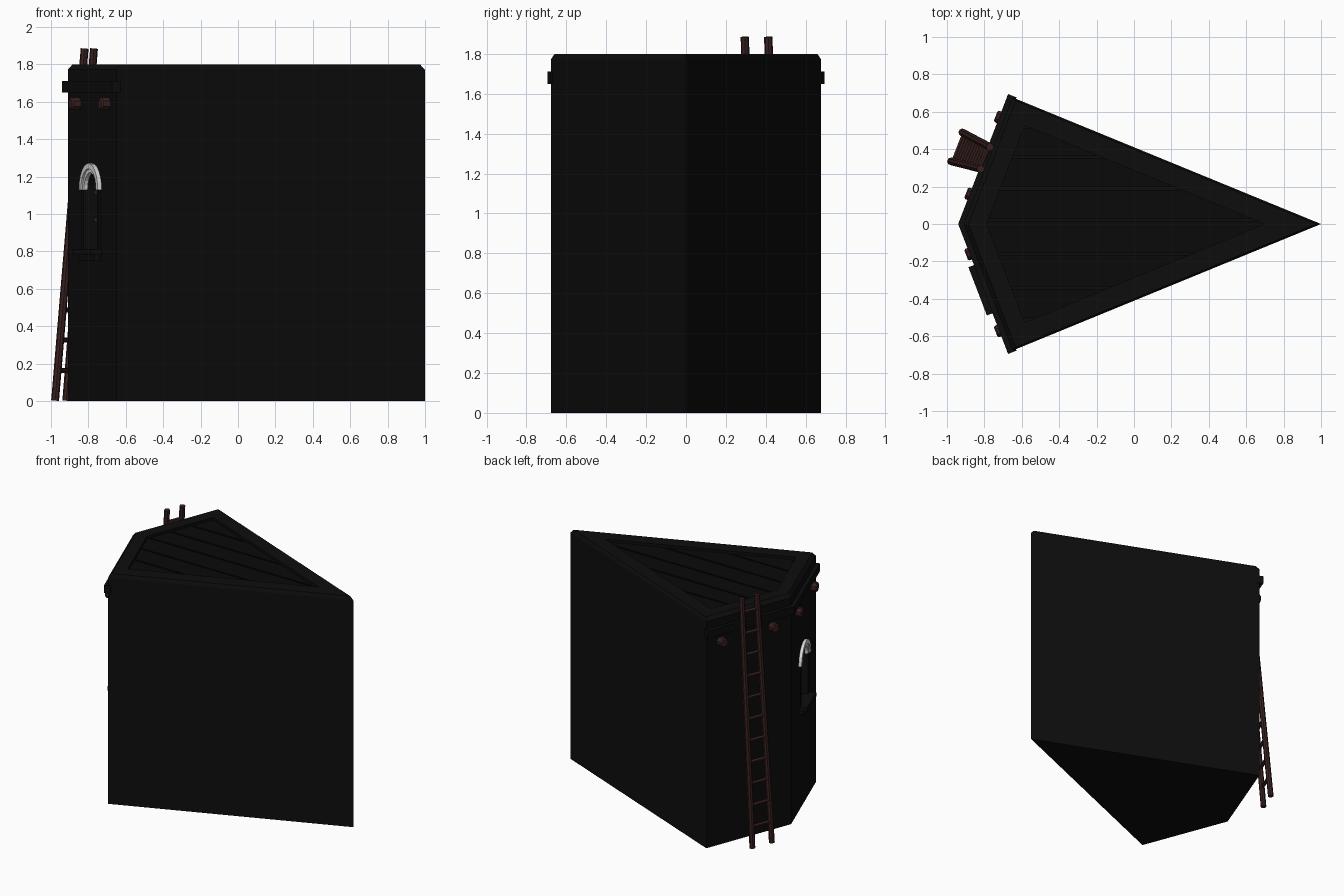
import bpy, bmesh, math
from mathutils import Vector

cube = bpy.data.objects.get("Cube")
if cube:
    bpy.data.objects.remove(cube, do_unlink=True)


def material(name, rgb):
    m = bpy.data.materials.new(name)
    m.use_nodes = True
    m.diffuse_color = (*rgb, 1)
    m.node_tree.nodes["Principled BSDF"].inputs["Base Color"].default_value = (*rgb, 1)
    return m


black = material("black_stone", (0.004, 0.004, 0.004))
boards_mat = material("dark_boards", (0.003, 0.003, 0.003))
wood = material("brown_wood", (0.04, 0.015, 0.014))
white = material("pale_stone", (0.7, 0.7, 0.68))


def finish(name, bm, mat):
    bmesh.ops.recalc_face_normals(bm, faces=bm.faces)
    me = bpy.data.meshes.new(name)
    bm.to_mesh(me)
    bm.free()
    ob = bpy.data.objects.new(name, me)
    bpy.context.collection.objects.link(ob)
    me.materials.append(mat)
    return ob


def loft(bm, rings):
    """Join equal rings of points into a closed solid."""
    rows = [[bm.verts.new(p) for p in r] for r in rings]
    n = len(rows[0])
    for a, b in zip(rows, rows[1:]):
        for i in range(n):
            j = (i + 1) % n
            bm.faces.new((a[i], a[j], b[j], b[i]))
    bm.faces.new(rows[0])
    bm.faces.new(rows[-1])


# Kite-shaped plan
NOSE, TIP, WING = Vector((-0.91, 0)), Vector((1, 0)), Vector((-0.65, 0.677))
plan = [NOSE, Vector((WING.x, -WING.y)), TIP, WING]
ALONG = (WING - NOSE).normalized()
LENGTH = (WING - NOSE).length
MID = LENGTH / 2


def inset(points, dist):
    out = []
    for i, p in enumerate(points):
        a = (p - points[i - 1]).normalized()
        b = (points[(i + 1) % len(points)] - p).normalized()
        na, nb = Vector((-a.y, a.x)), Vector((-b.y, b.x))
        out.append(p + (na + nb) * dist / (1 + na.dot(nb)))
    return out


def level(points, z):
    return [(p.x, p.y, z) for p in points]


def on_wall(side, t, h, z):
    """Point t along a short wall, h out from it, at height z."""
    return Vector((NOSE.x + ALONG.x * t - ALONG.y * h,
                   side * (ALONG.y * t + ALONG.x * h), z))


def wall_prism(bm, side, outline, h0, h1):
    loft(bm, [[on_wall(side, t, h, z) for t, z in outline] for h in (h0, h1)])


def wall_box(bm, side, t0, t1, h0, h1, z0, z1):
    wall_prism(bm, side, [(t0, z0), (t1, z0), (t1, z1), (t0, z1)], h0, h1)


def arc(radius, steps=12):
    return [(MID + radius * math.cos(math.pi * i / steps),
             1.13 + radius * math.sin(math.pi * i / steps)) for i in range(steps + 1)]


# Tower body with chamfered rim and sunken roof
bm = bmesh.new()
floor_plan = inset(plan, 0.115)
loft(bm, [level(plan, 0), level(plan, 1.772), level([p * 0.973 for p in plan], 1.8),
          level(floor_plan, 1.8), level(floor_plan, 1.765)])
body = finish("tower_body", bm, black)

# Arched window recess
bm = bmesh.new()
wall_prism(bm, -1, [(MID - 0.1, 0.81), (MID + 0.1, 0.81)] + arc(0.1), -0.1, 0.05)
cutter = finish("window_cutter", bm, black)
cutter.hide_render = True
cut = body.modifiers.new("window", 'BOOLEAN')
cut.operation, cut.object, cut.solver = 'DIFFERENCE', cutter, 'EXACT'
bpy.context.view_layer.objects.active = body
bpy.ops.object.modifier_apply(modifier=cut.name)
bpy.data.objects.remove(cutter, do_unlink=True)

# Roof boards, clipped out of the sunken floor plan
bm = bmesh.new()
GAPS = [-0.51, -0.34, -0.16, 0.02, 0.19, 0.36, 0.52]
for low, high in zip(GAPS, GAPS[1:]):
    part = bmesh.new()
    loft(part, [level(floor_plan, 1.76), level(floor_plan, 1.78)])
    for y, d in ((low + 0.007, -1), (high - 0.007, 1)):
        res = bmesh.ops.bisect_plane(part, geom=part.verts[:] + part.edges[:] + part.faces[:],
                                     plane_co=(0, y, 0), plane_no=(0, d, 0), clear_outer=True)
        edges = [e for e in res["geom_cut"] if isinstance(e, bmesh.types.BMEdge)]
        if edges:
            bmesh.ops.holes_fill(part, edges=edges)
    tmp = bpy.data.meshes.new("board")
    part.to_mesh(tmp)
    part.free()
    bm.from_mesh(tmp)
    bpy.data.meshes.remove(tmp)
finish("roof_boards", bm, boards_mat)

# Ledge band and beam ends on both short walls
band, beams = bmesh.new(), bmesh.new()
for side in (-1, 1):
    wall_box(band, side, -0.011, LENGTH + 0.008, -0.02, 0.028, 1.65, 1.712)
    for t in (0.16, 0.6):
        def section(r):
            return [(t + r * math.cos(math.pi * (i + 0.5) / 4),
                     1.59 + r * math.sin(math.pi * (i + 0.5) / 4)) for i in range(8)]
        loft(beams, [[on_wall(side, u, h, z) for u, z in section(r)]
                     for h, r in ((-0.02, 0.036), (0.04, 0.036), (0.048, 0.028))])
finish("ledge_band", band, black)
finish("beam_ends", beams, wood)

# Stepped window arch
bm = bmesh.new()
for r0, r1, h in ((0.112, 0.142, 0.022), (0.092, 0.113, 0.012)):
    wall_prism(bm, -1, arc(r1) + arc(r0)[::-1], -0.01, h)
finish("window_arch", bm, white)

# Window jambs and sill
bm = bmesh.new()
for s in (-1, 1):
    wall_box(bm, -1, MID + s * 0.1, MID + s * 0.13, -0.01, 0.01, 0.81, 1.13)
wall_box(bm, -1, MID - 0.138, MID + 0.138, -0.01, 0.06, 0.78, 0.812)
wall_box(bm, -1, MID - 0.12, MID + 0.12, -0.01, 0.035, 0.75, 0.78)
finish("window_sill_and_jambs", bm, black)

# Window bars
bm = bmesh.new()
wall_box(bm, -1, MID - 0.013, MID + 0.013, -0.065, -0.045, 0.81, 1.225)
for z in (0.97, 1.115):
    wall_box(bm, -1, MID - 0.1, MID + 0.1, -0.065, -0.045, z - 0.013, z + 0.013)
finish("window_bars", bm, wood)


# Leaning ladder
def rod(bm, a, b, r, sides=8):
    axis = (b - a).normalized()
    u = axis.orthogonal().normalized()
    v = axis.cross(u)
    ring = [u * r * math.cos(2 * math.pi * i / sides) + v * r * math.sin(2 * math.pi * i / sides)
            for i in range(sides)]
    loft(bm, [[end + p for p in ring] for end in (a, b)])


bm = bmesh.new()
rails = [(Vector((-0.978, 0.335, 0.003)), Vector((-0.82, 0.295, 1.885))),
         (Vector((-0.918, 0.49, 0.003)), Vector((-0.77, 0.412, 1.885)))]
for foot, top in rails:
    rod(bm, foot, top, 0.021)
for i in range(1, 12):
    left, right = [foot.lerp(top, 0.162 * i / 1.885) for foot, top in rails]
    rod(bm, left, right, 0.014, 6)
finish("ladder", bm, wood)
